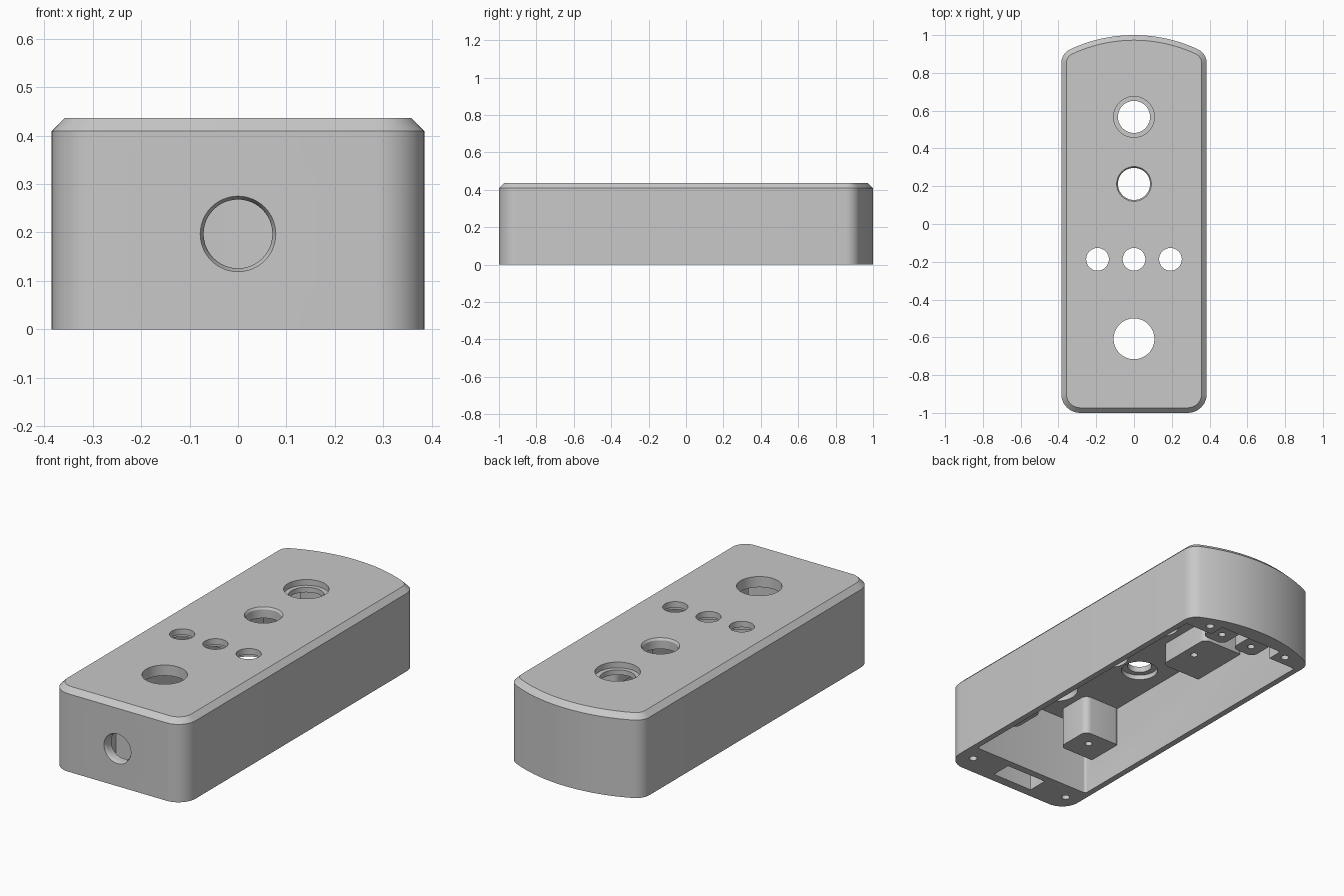
import bpy, bmesh, math

cube = bpy.data.objects.get("Cube")
if cube:
    bpy.data.objects.remove(cube, do_unlink=True)

COLOUR = (0.58, 0.58, 0.58, 1)
grey = bpy.data.materials.new("plain grey")
grey.use_nodes = True
grey.diffuse_color = COLOUR
grey.node_tree.nodes["Principled BSDF"].inputs["Base Color"].default_value = COLOUR


def arc(cx, cy, r, start, end, steps):
    angles = [math.radians(start + (end - start) * i / steps) for i in range(steps + 1)]
    return [(cx + r * math.cos(a), cy + r * math.sin(a)) for a in angles]


def loft(name, rings):
    """Closed solid through rings given as (outline, height)."""
    bm = bmesh.new()
    loops = [[bm.verts.new((x, y, z)) for x, y in pts] for pts, z in rings]
    for low, high in zip(loops, loops[1:]):
        n = len(low)
        for i in range(n):
            j = (i + 1) % n
            bm.faces.new((low[i], low[j], high[j], high[i]))
    bm.faces.new(loops[0][::-1])
    bm.faces.new(loops[-1])
    mesh = bpy.data.meshes.new(name)
    bm.to_mesh(mesh)
    bm.free()
    mesh.materials.append(grey)
    obj = bpy.data.objects.new(name, mesh)
    bpy.context.collection.objects.link(obj)
    return obj


def case_outline(inset):
    """Round-cornered front, gently bowed back."""
    r = 0.08 - inset
    pts = arc(0.305, 0.852, r, 0, 64.9, 10)
    pts += arc(0, 0.2, 0.8 - inset, 64.9, 115.1, 24)[1:-1]
    pts += arc(-0.305, 0.852, r, 115.1, 180, 10)
    pts += arc(-0.285, -0.9, 0.1 - inset, 180, 270, 10)
    pts += arc(0.285, -0.9, 0.1 - inset, 270, 360, 10)
    return pts


def rounded_box(name, x0, x1, y0, y1, z0, z1, r):
    pts = []
    for cx, cy, a in ((x1 - r, y1 - r, 0), (x0 + r, y1 - r, 90),
                      (x0 + r, y0 + r, 180), (x1 - r, y0 + r, 270)):
        pts += arc(cx, cy, r, a, a + 90, 6)
    return loft(name, [(pts, z0), (pts, z1)])


def round_bore(name, x, y, *steps):
    """Turned solid through (height, radius) steps."""
    return loft(name, [(arc(x, y, r, 0, 352.5, 47), z) for z, r in steps])


def combine(target, tool, operation="DIFFERENCE"):
    tool.hide_render = True
    mod = target.modifiers.new("combine", "BOOLEAN")
    mod.operation = operation
    mod.solver = "EXACT"
    mod.object = tool
    bpy.context.view_layer.objects.active = target
    bpy.ops.object.modifier_apply(modifier=mod.name)
    bpy.data.objects.remove(tool, do_unlink=True)


TOP, CEILING = 0.436, 0.38

# Chamfered outer case, hollowed from below
case = loft("enclosure_case", [(case_outline(0), 0), (case_outline(0), 0.409),
                               (case_outline(0.027), TOP)])
combine(case, rounded_box("main_cavity", -0.353, 0.353, -0.80, 0.83, -0.1, CEILING, 0.012))
combine(case, rounded_box("back_cavity", -0.19, 0.19, 0.7, 0.915, -0.1, CEILING, 0.012))

# Mounting bosses hanging from the ceiling: x range, y range, bottom, screw position
bosses = [(0.145, 0.37, -0.75, -0.55, 0.17, 0.235, -0.635),
          (0.12, 0.37, 0.08, 0.41, 0.27, 0.18, 0.255),
          (0.03, 0.165, 0.73, 0.88, 0.045, 0.095, 0.80)]
for x0, x1, y0, y1, z, sx, sy in bosses:
    for side in (-1, 1):
        left, right = sorted((side * x0, side * x1))
        combine(case, rounded_box("boss", left, right, y0, y1, z, CEILING + 0.015, 0.035), "UNION")
        combine(case, round_bore("boss_screw_hole", side * sx, sy, (z - 0.02, 0.018), (z + 0.08, 0.018)))

# Lid screw holes in the bottom rim
for x, y in ((0.303, -0.895), (0.245, 0.885)):
    for side in (-1, 1):
        combine(case, round_bore("lid_screw_hole", side * x, y, (-0.05, 0.02), (0.15, 0.02)))

# Control holes through the top
for x, y, r in ((0, 0.567, 0.085), (0, 0.212, 0.085), (0, -0.608, 0.108),
                (-0.193, -0.187, 0.06), (0, -0.187, 0.06), (0.193, -0.187, 0.06)):
    combine(case, round_bore("control_hole", x, y, (CEILING - 0.05, r), (TOP + 0.05, r)))
combine(case, round_bore("stepped_recess", 0, 0.567, (TOP - 0.03, 0.108), (TOP + 0.05, 0.108)))
combine(case, round_bore("hole_chamfer", 0, 0.212, (TOP - 0.012, 0.084), (TOP + 0.012, 0.1)))
for x in (-0.193, 0, 0.193):
    combine(case, round_bore("underside_recess", x, -0.187, (CEILING - 0.03, 0.09), (CEILING + 0.025, 0.09)))

# Socket slot in the front rim and the flared opening leading to it
combine(case, rounded_box("socket_slot", -0.12, 0.12, -0.95, -0.84, -0.1, 0.31, 0.004))
opening = round_bore("front_opening", 0, 0.197, (0.88, 0.071), (0.98, 0.071), (0.99, 0.073), (1.01, 0.083))
opening.rotation_euler.x = math.radians(90)
bpy.context.view_layer.update()
combine(case, opening)

# Soft curved walls with crisp edges
bpy.ops.object.select_all(action="DESELECT")
case.select_set(True)
bpy.context.view_layer.objects.active = case
bpy.ops.object.shade_smooth_by_angle(angle=math.radians(30))
